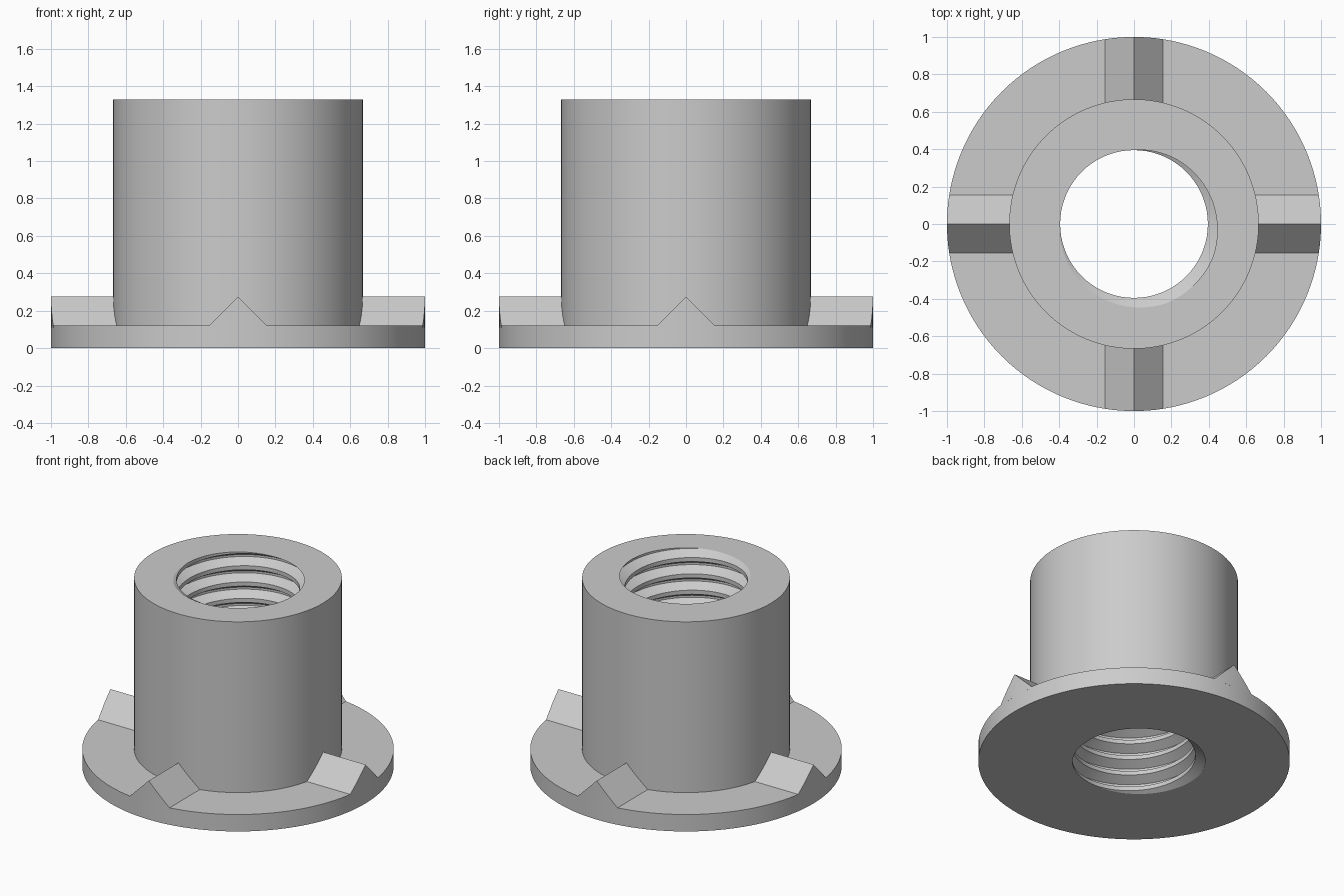
import bpy, bmesh
from math import sin, cos, pi, sqrt

if "Cube" in bpy.data.objects:
    bpy.data.objects.remove(bpy.data.objects["Cube"], do_unlink=True)

HEIGHT, BARREL_R = 1.33, 0.667
FLANGE_R, FLANGE_Z = 1.0, 0.12
RIDGE = 0.155                       # half width and height of a ridge
PITCH = HEIGHT / 11.5
MINOR_R = 0.395
MAJOR_R = MINOR_R + 0.54 * PITCH
SEG, RIM = 72, 128

steel = bpy.data.materials.new("grey_steel")
steel.use_nodes = True
grey = (0.6, 0.6, 0.6, 1)
steel.diffuse_color = grey
steel.node_tree.nodes["Principled BSDF"].inputs["Base Color"].default_value = grey


def finish(bm, name):
    bmesh.ops.recalc_face_normals(bm, faces=bm.faces)
    mesh = bpy.data.meshes.new(name)
    bm.to_mesh(mesh)
    bm.free()
    mesh.materials.append(steel)
    obj = bpy.data.objects.new(name, mesh)
    bpy.context.collection.objects.link(obj)
    bpy.ops.object.select_all(action='DESELECT')
    obj.select_set(True)
    bpy.context.view_layer.objects.active = obj
    bpy.ops.object.shade_smooth_by_angle(angle=pi / 7)
    return obj


def thread_surface(bm):
    """Left-hand screw thread, wound past both ends and trimmed flat."""
    root, crest = PITCH / 16, PITCH * 3 / 8
    section = [(-crest, MINOR_R), (-root, MAJOR_R), (root, MAJOR_R), (crest, MINOR_R)]
    columns = []
    for i in range(SEG):
        turn = i / SEG
        a = 2 * pi * turn
        start = HEIGHT - PITCH * (turn + 0.127)
        columns.append([bm.verts.new((r * cos(a), r * sin(a), start + k * PITCH + u))
                        for k in range(-14, 4) for u, r in section])
    columns.append([None] * 4 + columns[0])     # the seam climbs one pitch
    for a, b in zip(columns, columns[1:]):
        for j in range(4, len(a) - 1):
            bm.faces.new((a[j], b[j], b[j + 1], a[j + 1]))
    for z, up in ((0, -1), (HEIGHT, 1)):
        bmesh.ops.bisect_plane(bm, geom=bm.verts[:] + bm.edges[:] + bm.faces[:], dist=1e-6,
                               plane_co=(0, 0, z), plane_no=(0, 0, up), clear_outer=True)
    loose = [v for v in bm.verts if not v.link_faces]
    bmesh.ops.delete(bm, geom=loose, context='VERTS')


# Flange, barrel and threaded bore as one solid
bm = bmesh.new()
thread_surface(bm)
rings = []
for r, z in ((FLANGE_R, 0), (FLANGE_R, FLANGE_Z), (BARREL_R, FLANGE_Z), (BARREL_R, HEIGHT)):
    rings.append([bm.verts.new((r * cos(2 * pi * i / RIM), r * sin(2 * pi * i / RIM), z))
                  for i in range(RIM)])
for low, high in zip(rings, rings[1:]):
    for i in range(RIM):
        n = (i + 1) % RIM
        bm.faces.new((low[i], low[n], high[n], high[i]))
# Flat end faces between the bore and the outer rim
for z in (0, HEIGHT):
    border = [e for e in bm.edges if e.is_boundary
              and all(abs(v.co.z - z) < 1e-4 for v in e.verts)]
    bmesh.ops.triangle_fill(bm, edges=border, use_beauty=True, normal=(0, 0, 1 if z else -1))
finish(bm, "threaded_flanged_body")

# Four V-shaped ridges, their outer ends following the flange rim
STEPS = 4
for q, name in enumerate(("left", "back", "right", "front")):
    c, s = round(cos(q * pi / 2)), round(sin(q * pi / 2))
    bm = bmesh.new()

    def vert(x, y, z):
        return bm.verts.new((x * c - y * s, x * s + y * c, z))

    slices = []
    for i in range(-STEPS, STEPS + 1):
        y = RIDGE * i / STEPS
        top = FLANGE_Z + RIDGE - abs(y)
        outer, inner, base = sqrt(FLANGE_R ** 2 - y * y), BARREL_R - 0.05, FLANGE_Z - 0.01
        slices.append([vert(inner, y, base), vert(outer, y, base),
                       vert(outer, y, top), vert(inner, y, top)])
    for a, b in zip(slices, slices[1:]):
        for j in range(4):
            n = (j + 1) % 4
            bm.faces.new((a[j], a[n], b[n], b[j]))
    bm.faces.new(slices[0])
    bm.faces.new(slices[-1])
    finish(bm, name + "_ridge")
